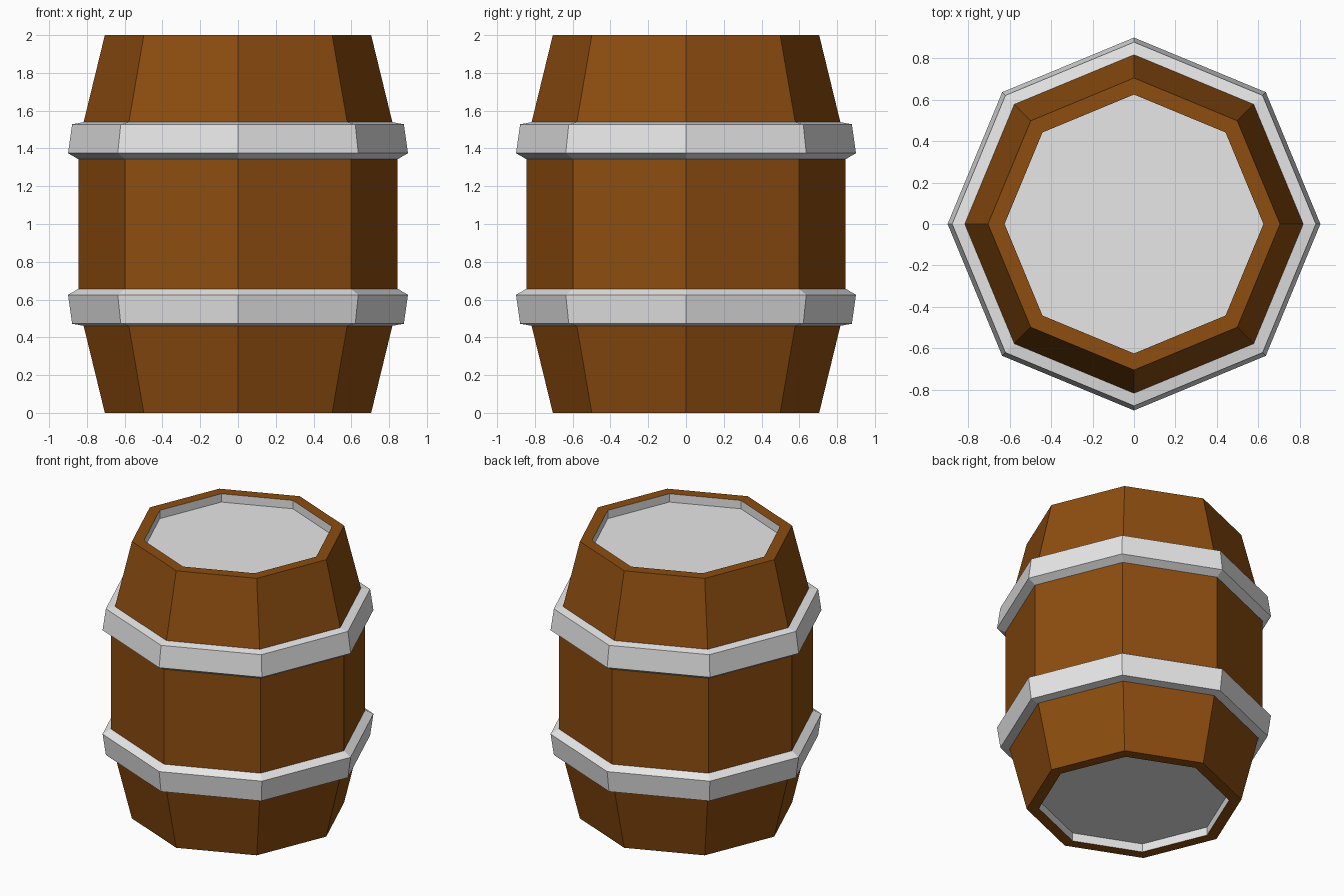
import bpy, bmesh, math

if "Cube" in bpy.data.objects:
    bpy.data.objects.remove(bpy.data.objects["Cube"])

SIDES = 8


def material(name, rgb):
    m = bpy.data.materials.new(name)
    m.diffuse_color = (*rgb, 1.0)
    m.use_nodes = True
    m.node_tree.nodes["Principled BSDF"].inputs["Base Color"].default_value = m.diffuse_color
    return m


wood = material("brown wood", (0.266, 0.074, 0.005))
metal = material("pale grey metal", (0.80, 0.80, 0.80))


def lathe(name, profile, mats, loop=False, grey_from=None):
    """Revolve (radius, z) points into an octagonal solid."""
    bm = bmesh.new()
    rings = []
    for r, z in profile:
        rings.append([bm.verts.new((r * math.cos(i * math.tau / SIDES),
                                    r * math.sin(i * math.tau / SIDES), z))
                      for i in range(SIDES)])
    n = len(rings)
    for k in range(n if loop else n - 1):
        a, b = rings[k], rings[(k + 1) % n]
        for i in range(SIDES):
            j = (i + 1) % SIDES
            f = bm.faces.new((a[i], a[j], b[j], b[i]))
            # recess walls at either end are metal
            if not loop and k in (0, n - 2):
                f.material_index = 1
    if not loop:
        # flat metal lids at the bottom of each recess
        for ring in (rings[0][::-1], rings[-1]):
            bm.faces.new(ring).material_index = 1
    bmesh.ops.recalc_face_normals(bm, faces=bm.faces)
    me = bpy.data.meshes.new(name)
    bm.to_mesh(me)
    bm.free()
    for m in mats:
        me.materials.append(m)
    ob = bpy.data.objects.new(name, me)
    bpy.context.collection.objects.link(ob)
    return ob


# Barrel body with recessed lids, lower half mirrored to the upper half
half = [(0.625, 0.06), (0.625, 0.0), (0.705, 0.0), (0.817, 0.46), (0.845, 0.655)]
lathe("barrel_body", half + [(r, 2 - z) for r, z in reversed(half)], [wood, metal])

# Two hoops
hoop = [(0.80, 0.458), (0.878, 0.472), (0.90, 0.625), (0.84, 0.66)]
lathe("lower_hoop", hoop, [metal], loop=True)
lathe("upper_hoop", [(r, 2 - z) for r, z in hoop], [metal], loop=True)
